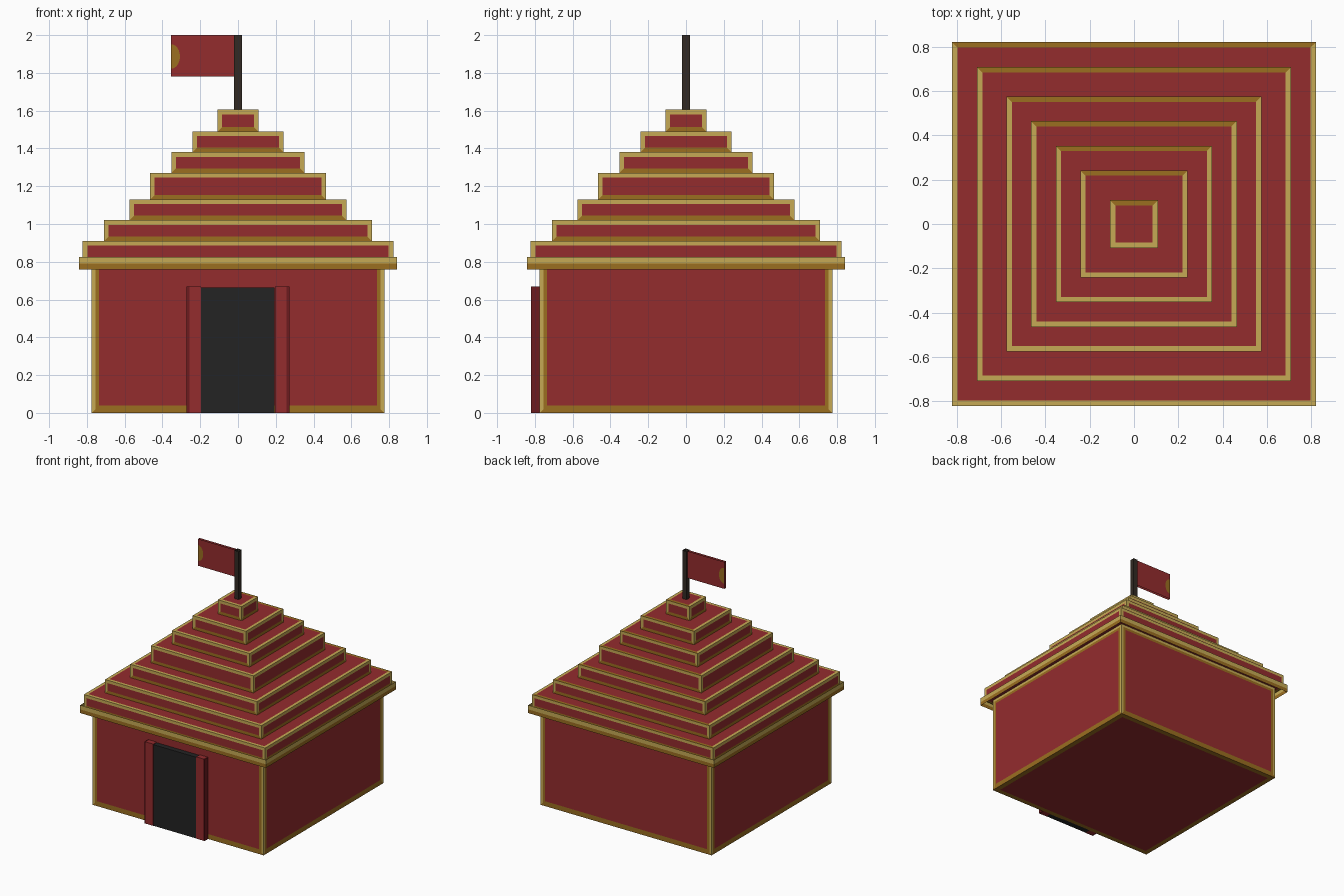
import bpy, bmesh, math
from mathutils import Vector

if "Cube" in bpy.data.objects:
    bpy.data.objects.remove(bpy.data.objects["Cube"])


def material(name, rgb):
    m = bpy.data.materials.new(name)
    m.diffuse_color = (*rgb, 1.0)
    m.use_nodes = True
    m.node_tree.nodes["Principled BSDF"].inputs["Base Color"].default_value = m.diffuse_color
    return m


RED = material("red", (0.296, 0.025, 0.027))
LIGHT_GOLD = material("light_gold", (0.565, 0.402, 0.091))
DARK_GOLD = material("dark_gold", (0.328, 0.156, 0.0144))
DARK_RED = material("dark_red", (0.15, 0.011, 0.013))
BLACK = material("door_black", (0.0168, 0.0168, 0.0168))
BROWN = material("pole_brown", (0.032, 0.023, 0.017))


def finish(name, bm, mats):
    me = bpy.data.meshes.new(name)
    bm.to_mesh(me)
    bm.free()
    for m in mats:
        me.materials.append(m)
    ob = bpy.data.objects.new(name, me)
    bpy.context.collection.objects.link(ob)
    return ob


def box_mesh(x0, x1, y0, y1, z0, z1):
    bm = bmesh.new()
    bmesh.ops.create_cube(bm, size=1)
    for v in bm.verts:
        v.co = Vector(((x0 + x1) / 2 + v.co.x * (x1 - x0),
                       (y0 + y1) / 2 + v.co.y * (y1 - y0),
                       (z0 + z1) / 2 + v.co.z * (z1 - z0)))
    bm.normal_update()
    return bm


def open_ends(bm):
    """Remove the top and bottom, leaving a sleeve."""
    ends = [f for f in bm.faces if abs(f.normal.z) > 0.5]
    bmesh.ops.delete(bm, geom=ends, context='FACES')


def box(name, dims, mat, sleeve=False):
    bm = box_mesh(*dims)
    if sleeve:
        open_ends(bm)
    return finish(name, bm, [mat])


def trimmed_block(name, half, z0, z1, borders):
    """Square red block; every face gets gold borders, darker on its lower edge."""
    bm = box_mesh(-half, half, -half, half, z0, z1)
    for f in list(bm.faces):
        n = f.normal.copy()
        c = f.calc_center_median()
        low = Vector((0, 1, 0)) if n.z > 0.5 else Vector((0, 0, -1))
        for width, all_dark in borders:
            ring = bmesh.ops.inset_individual(
                bm, faces=[f], thickness=width, use_even_offset=True)["faces"]
            for r in ring:
                if r == f:
                    continue
                d = r.calc_center_median() - c
                dark = all_dark or n.z < -0.5 or d.dot(low) > 0.001
                r.material_index = 2 if dark else 1
        f.material_index = 0
    return finish(name, bm, [RED, LIGHT_GOLD, DARK_GOLD])


# Walls, with a two-tone gold border
trimmed_block("walls", 0.775, 0.0, 0.80, [(0.02, False), (0.02, True)])

# Stepped roof: half width and top height of each tier
tiers = [(0.822, 0.91), (0.709, 1.02), (0.575, 1.13), (0.465, 1.27),
         (0.353, 1.38), (0.242, 1.49), (0.108, 1.605)]
base = 0.80
for i, (half, top) in enumerate(tiers):
    trimmed_block(f"roof_tier_{i + 1}", half, base, top, [(0.024, False)])
    base = top

# Eave band: thin upright strips, light above and dark below
E = 0.842
box("eave_upper_band", (-E, E, -E, E, 0.79, 0.825), LIGHT_GOLD, sleeve=True)
box("eave_lower_band", (-E, E, -E, E, 0.76, 0.79), DARK_GOLD, sleeve=True)

# Doorway
box("door", (-0.197, 0.193, -0.818, -0.77, 0.0, 0.665), BLACK)
for side, s in (("left", -1), ("right", 1)):
    a, b = sorted((s * 0.195, s * 0.258))
    box(f"{side}_door_post", (a, b, -0.82, -0.77, 0.0, 0.67), RED)
    a, b = sorted((s * 0.258, s * 0.272))
    box(f"{side}_door_post_edge", (a, b, -0.82, -0.77, 0.0, 0.67), DARK_RED)

# Flag pole and flag
box("flag_pole", (-0.02, 0.02, -0.02, 0.02, 1.60, 2.0), BROWN, sleeve=True)
box("flag", (-0.355, -0.02, -0.01, 0.01, 1.78, 2.0), RED, sleeve=True)

# Gold half disc on both sides of the flag
for side, y in (("front", -0.012), ("back", 0.012)):
    bm = bmesh.new()
    verts = []
    for k in range(13):
        a = -math.pi / 2 + math.pi * k / 12
        verts.append(bm.verts.new((-0.355 + 0.048 * math.cos(a), y,
                                   1.887 + 0.065 * math.sin(a))))
    if y > 0:
        verts.reverse()
    bm.faces.new(verts)
    finish(f"flag_half_disc_{side}", bm, [DARK_GOLD])
